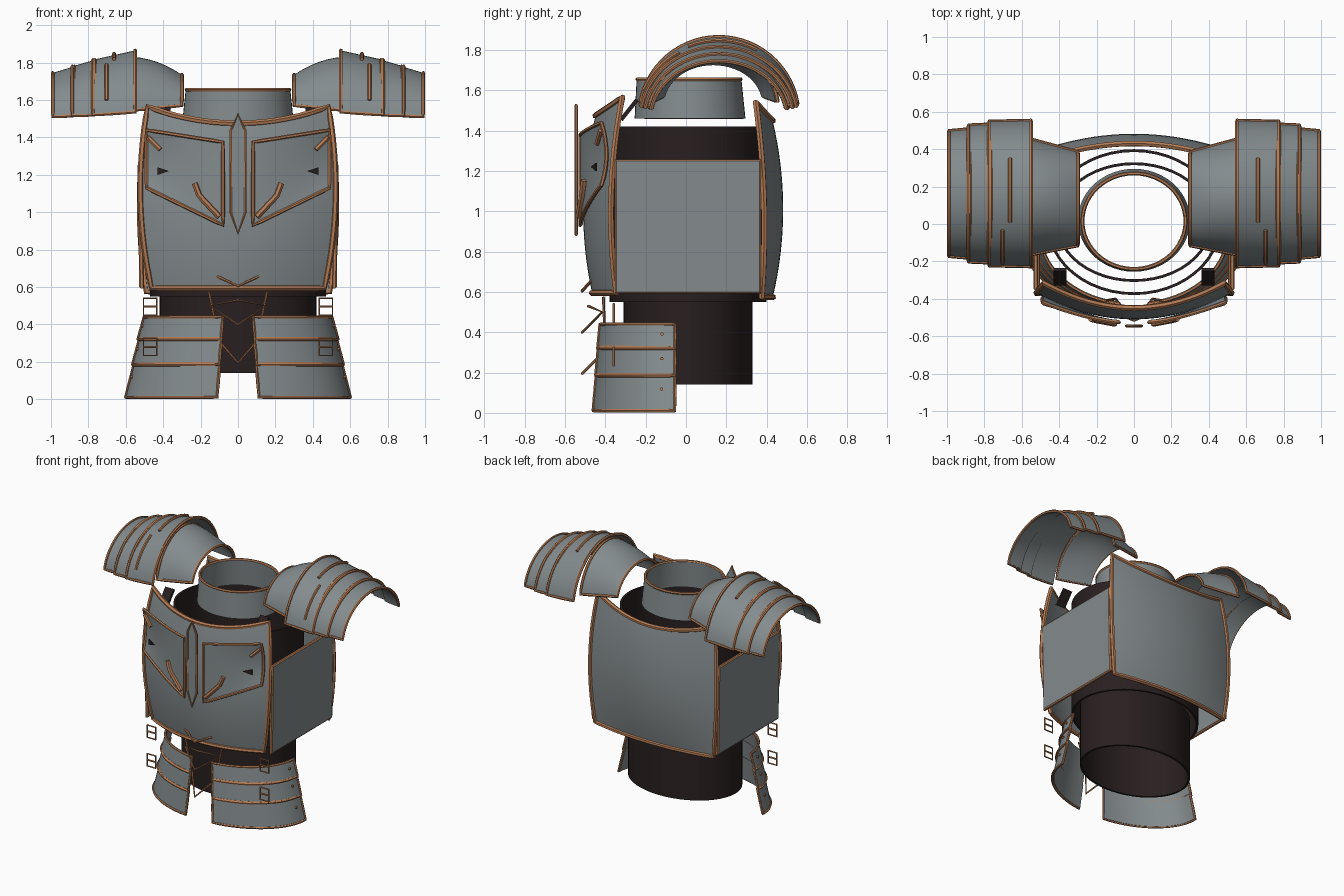
import bpy, bmesh, math
from mathutils import Vector

cube = bpy.data.objects.get("Cube")
if cube:
    bpy.data.objects.remove(cube)


def material(name, rgb):
    m = bpy.data.materials.new(name)
    m.use_nodes = True
    m.diffuse_color = (*rgb, 1)
    m.node_tree.nodes["Principled BSDF"].inputs["Base Color"].default_value = (*rgb, 1)
    return m


STEEL = material("steel_grey", (0.23, 0.26, 0.27))
COPPER = material("copper_trim", (0.46, 0.2, 0.09))
DARK = material("dark_cloth", (0.022, 0.014, 0.014))


def finish(name, bm, mat):
    bmesh.ops.recalc_face_normals(bm, faces=bm.faces)
    me = bpy.data.meshes.new(name)
    bm.to_mesh(me)
    bm.free()
    me.materials.append(mat)
    ob = bpy.data.objects.new(name, me)
    bpy.context.collection.objects.link(ob)
    bpy.ops.object.select_all(action='DESELECT')
    ob.select_set(True)
    bpy.context.view_layer.objects.active = ob
    bpy.ops.object.shade_smooth_by_angle(angle=math.radians(35))
    return ob


def tube(name, pts, r=0.01, closed=False, mat=COPPER):
    """Round strip swept along a path."""
    cu = bpy.data.curves.new(name + "_path", 'CURVE')
    cu.dimensions = '3D'
    cu.bevel_depth, cu.bevel_resolution, cu.use_fill_caps = r, 1, True
    sp = cu.splines.new('POLY')
    sp.points.add(len(pts) - 1)
    for p, co in zip(sp.points, pts):
        p.co = (*co, 1)
    sp.use_cyclic_u = closed
    path = bpy.data.objects.new(name + "_path", cu)
    bpy.context.collection.objects.link(path)
    me = bpy.data.meshes.new_from_object(path.evaluated_get(bpy.context.evaluated_depsgraph_get()))
    bpy.data.objects.remove(path)
    bm = bmesh.new()
    bm.from_mesh(me)
    bpy.data.meshes.remove(me)
    return finish(name, bm, mat)


def shell(name, f, nu, nv, mat=STEEL, trim=0.01, thick=0.012):
    """Thin curved plate f(u, v) over the unit square, edged with trim."""
    bm = bmesh.new()
    g = [[bm.verts.new(f(i / nu, j / nv)) for j in range(nv + 1)] for i in range(nu + 1)]
    for i in range(nu):
        for j in range(nv):
            bm.faces.new((g[i][j], g[i + 1][j], g[i + 1][j + 1], g[i][j + 1]))
    edge = ([g[i][0] for i in range(nu)] + [g[nu][j] for j in range(nv)]
            + [g[i][nv] for i in range(nu, 0, -1)] + [g[0][j] for j in range(nv, 0, -1)])
    rim = [v.co.copy() for v in edge]
    bmesh.ops.recalc_face_normals(bm, faces=bm.faces)
    bmesh.ops.solidify(bm, geom=bm.faces[:], thickness=thick)
    finish(name, bm, mat)
    if trim:
        tube(name + "_trim", rim, trim, True)


def plate(name, pts, mat, thick=0.009):
    bm = bmesh.new()
    face = bm.faces.new([bm.verts.new(p) for p in pts])
    ext = bmesh.ops.extrude_face_region(bm, geom=[face])
    for v in ext["geom"]:
        if isinstance(v, bmesh.types.BMVert):
            v.co.y += thick
    finish(name, bm, mat)


def ring(rx, ry, cy, z, n=48):
    return [(rx * math.cos(2 * math.pi * k / n), cy + ry * math.sin(2 * math.pi * k / n), z)
            for k in range(n)]


def sleeve(name, bottom, top, mat, thick=0.015):
    """Open tube between two rings."""
    bm = bmesh.new()
    a, b = ([bm.verts.new(p) for p in r] for r in (bottom, top))
    for k in range(len(a)):
        bm.faces.new((a[k - 1], a[k], b[k], b[k - 1]))
    bmesh.ops.recalc_face_normals(bm, faces=bm.faces)
    bmesh.ops.solidify(bm, geom=bm.faces[:], thickness=thick)
    finish(name, bm, mat)


def bend(z, *pts):
    """Smooth curve through three (z, value) points."""
    total = 0
    for i, (zi, val) in enumerate(pts):
        for j, (zj, _) in enumerate(pts):
            if i != j:
                val *= (z - zj) / (zi - zj)
        total += val
    return total


def lerp(a, b, t):
    return a + (b - a) * t


# Cloth under-layer and collar
sleeve("waist_tube", ring(0.42, 0.32, 0.01, 0.14), ring(0.42, 0.32, 0.01, 0.6), DARK)
sleeve("torso_tube", ring(0.47, 0.39, 0.01, 0.55), ring(0.47, 0.39, 0.01, 1.42), DARK)
sleeve("collar", ring(0.3, 0.275, 0.02, 1.46), ring(0.28, 0.26, 0.015, 1.655), STEEL)
tube("collar_rim", ring(0.276, 0.256, 0.015, 1.655), 0.01, True)


# Breastplate and backplate
def breast(u, v):
    u = 2 * u - 1
    z = lerp(0.595, 1.475 + 0.09 * u * u, v)
    mid = bend(z, (0.59, -0.465), (1.0, -0.51), (1.47, -0.45))
    side = bend(z, (0.59, -0.345), (1.2, -0.365), (1.57, -0.315))
    return u * bend(z, (0.59, 0.46), (1.05, 0.52), (1.55, 0.485)), lerp(mid, side, u * u), z


def back(u, v):
    u = 2 * u - 1
    z = lerp(0.575, 1.45 + 0.09 * u * u, v)
    mid = bend(z, (0.57, 0.43), (1.1, 0.48), (1.45, 0.43))
    side = bend(z, (0.57, 0.375), (1.2, 0.38), (1.55, 0.345))
    return u * bend(z, (0.57, 0.49), (1.05, 0.525), (1.55, 0.485)), lerp(mid, side, u * u), z


shell("breastplate", breast, 24, 16, trim=0.016)
shell("backplate", back, 24, 16, trim=0.016)

# Centre spine and lower chevron of the breastplate
spine = [(0, 1.525), (0.038, 1.44), (0.04, 1.0), (0, 0.885), (-0.04, 1.0), (-0.038, 1.44)]
spine = [Vector((x, -0.545, z)) for x, z in spine]
plate("spine", spine, STEEL)
tube("spine_trim", spine, 0.008, True)
tube("chevron", [(-0.11, -0.47, 0.655), (0, -0.515, 0.605), (0.11, -0.47, 0.655)], 0.008)

# Waist ornament wires
tube("waist_diamond", [(-0.15, -0.415, 0.5), (0, -0.515, 0.4), (0.15, -0.415, 0.5),
                       (0, -0.485, 0.53)], 0.007, True)
tube("waist_point", [(-0.155, -0.41, 0.575), (-0.1, -0.4, 0.31), (0, -0.515, 0.195),
                     (0.1, -0.4, 0.31), (0.155, -0.41, 0.575)], 0.007)

for s, side in ((1, "left_"), (-1, "right_")):
    # Flat flank panel
    shell(side + "flank_panel", lambda u, v: (s * lerp(0.515, 0.525, v), lerp(-0.345, 0.365, u),
                                              lerp(0.6, 1.25, v)), 1, 1, trim=0.013)

    # Raised chest panel with its strips and vent
    def chest(u, v, off=0.0):
        y = -0.525 + (0.105 + 0.1 * v * (1 - v)) * u ** 1.5
        return (s * lerp(0.08, 0.49, u), y - off,
                lerp(lerp(0.93, 1.13, u), lerp(1.375, 1.44, u), v))

    shell(side + "chest_panel", chest, 10, 8, trim=0.01)
    tube(side + "chest_hook", [chest(0.37, 0.38, 0.01), chest(0.31, 0.24, 0.01),
                               chest(0.05, 0.08, 0.01)], 0.016)
    tube(side + "corner_strip", [chest(0.98, 0.88, 0.01), chest(0.82, 0.72, 0.01)], 0.013)
    plate(side + "vent", [(s * 0.43, -0.45, 1.24), (s * 0.43, -0.45, 1.2),
                          (s * 0.37, -0.472, 1.22)], DARK)

    # Shoulder strap
    shell(side + "strap", lambda u, v: (s * lerp(0.36, 0.43, u), lerp(-0.33, -0.25, v),
                                        lerp(1.46, 1.56, v)), 1, 1, DARK, 0, 0.02)

    # Layered shoulder guard: x, centre y, half depth, top z, bottom z at both ends
    def arch(a, b, bulge=0.0):
        def f(u, v):
            x, cy, hw, top, bot = (lerp(p, q, v) for p, q in zip(a, b))
            t, lim = math.radians(lerp(-80, 80, u)), math.radians(80)
            rise = (math.cos(t) - math.cos(lim)) / (1 - math.cos(lim))
            top += bulge * v * (1 - v)
            return s * x, cy + hw * math.sin(t) / math.sin(lim), lerp(bot, top, rise)
        return f

    main = arch((0.55, 0.163, 0.39, 1.865, 1.535), (0.775, 0.163, 0.385, 1.815, 1.52))
    shell(side + "shoulder_inner", arch((0.3, 0.135, 0.25, 1.735, 1.57),
                                        (0.56, 0.145, 0.31, 1.83, 1.545), 0.08), 24, 6)
    shell(side + "shoulder_main", main, 28, 3)
    shell(side + "shoulder_middle", arch((0.765, 0.163, 0.37, 1.815, 1.52),
                                         (0.885, 0.163, 0.365, 1.78, 1.515)), 28, 2)
    shell(side + "shoulder_outer", arch((0.875, 0.163, 0.345, 1.78, 1.515),
                                        (0.99, 0.163, 0.335, 1.745, 1.51)), 28, 2)
    tube(side + "shoulder_top_strip", [Vector(main(k / 28, 0.5)) + Vector((0, 0, 0.008))
                                       for k in range(10, 20)], 0.01)
    tube(side + "shoulder_front_strip", [Vector(main(k / 28, 0.68)) + Vector((0, -0.008, 0.004))
                                         for k in range(2, 10)] , 0.01)

    # Three-tier thigh guard with rivets
    for k, (hi, lo) in enumerate(((0.44, 0.32), (0.325, 0.185), (0.19, 0.01))):
        def tier(u, v):
            z = lerp(lo, hi, v)
            flare = 1 - z / 0.445 + 0.08 * (1 - v)
            rx, ry = lerp(0.5, 0.595, flare), lerp(0.375, 0.41, flare)
            t = lerp(math.asin(lerp(0.08, 0.11, flare) / rx), math.pi / 2, u)
            return s * rx * math.sin(t), -0.055 - ry * math.cos(t), z

        shell(f"{side}thigh_tier_{k + 1}", tier, 18, 2, trim=0.009)
        rivet = Vector(tier(0.88, 0.6))
        tube(f"{side}thigh_rivet_{k + 1}", [rivet, rivet + Vector((s * 0.012, 0, 0))], 0.009)

    # Wire buckles
    for k, z in enumerate((0.495, 0.28)):
        box = [(s * x, -0.358, z + dz) for x, dz in
               ((0.435, -0.046), (0.505, -0.046), (0.505, 0.046), (0.435, 0.046))]
        tube(f"{side}buckle_{k + 1}", box, 0.006, True)
        tube(f"{side}buckle_bar_{k + 1}", [(s * 0.435, -0.358, z), (s * 0.505, -0.358, z)], 0.006)
